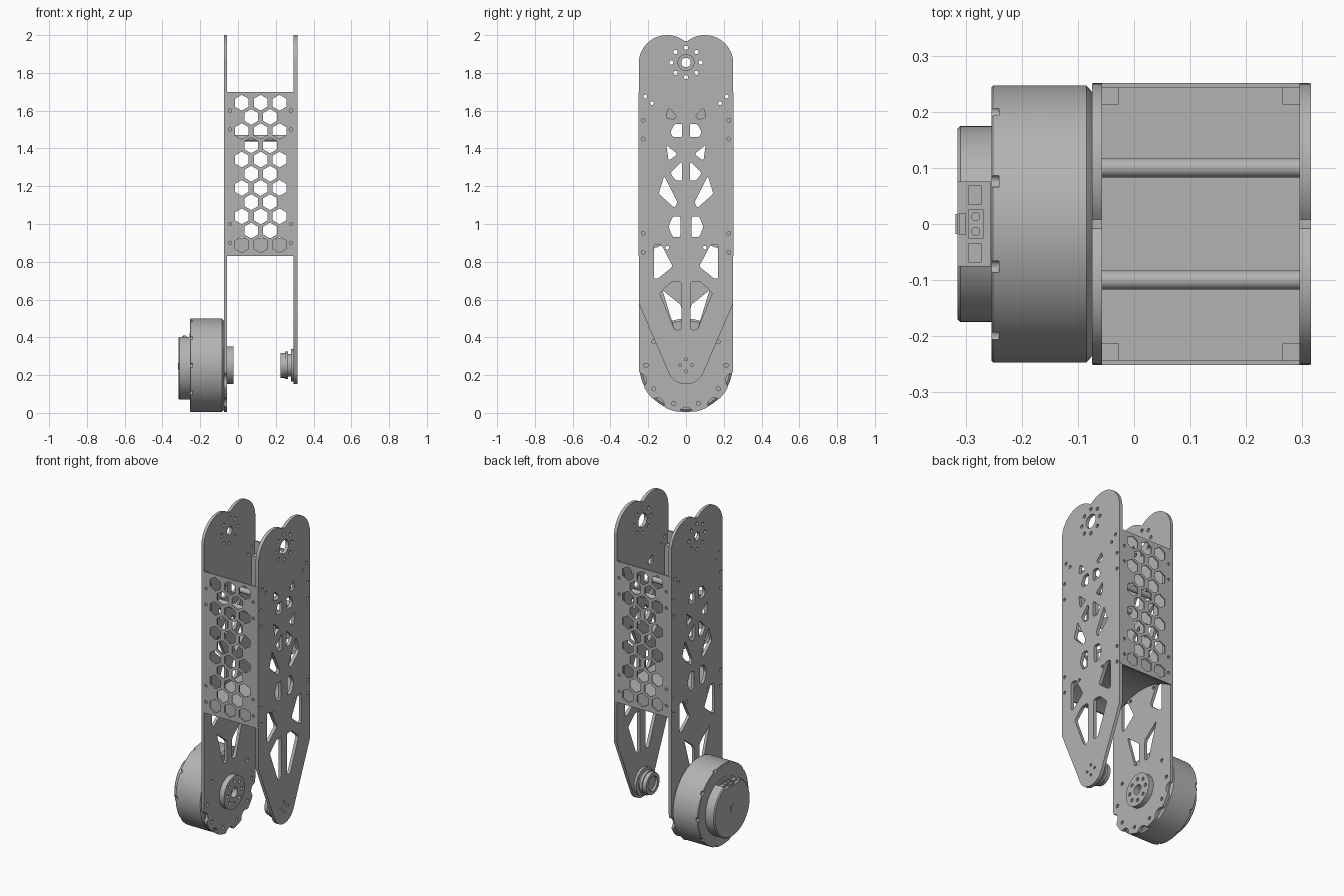
import bpy, bmesh
from math import sin, cos, pi, radians, sqrt
from mathutils import Matrix, Vector

if "Cube" in bpy.data.objects:
    bpy.data.objects.remove(bpy.data.objects["Cube"])

grey = bpy.data.materials.new("machined grey")
grey.use_nodes = True
grey.diffuse_color = (0.45, 0.45, 0.45, 1)
grey.node_tree.nodes["Principled BSDF"].inputs["Base Color"].default_value = grey.diffuse_color

AXIS_Z, TOP_Z = 0.252, 1.855          # lower and upper joint heights
IN_R, IN_L = -0.057, 0.295            # inner faces of the side plates
SIDE = Matrix(((0, 0, 1), (1, 0, 0), (0, 1, 0)))    # drawing plane to y-z
FRONT = Matrix(((1, 0, 0), (0, 0, -1), (0, 1, 0)))  # drawing plane to x-z


def finish(name, mesh):
    mesh.materials.clear()
    mesh.materials.append(grey)
    mesh.shade_smooth()
    mesh.set_sharp_from_angle(angle=radians(30))
    obj = bpy.data.objects.new(name, mesh)
    bpy.context.collection.objects.link(obj)
    return obj


def circle(u, v, r, n=16, turn=0):
    return [(u + r * cos(turn + 2 * pi * i / n), v + r * sin(turn + 2 * pi * i / n)) for i in range(n)]


def ring(v, radius, r, count, turn=0):
    return [circle(radius * cos(turn + 2 * pi * i / count), v + radius * sin(turn + 2 * pi * i / count), r, 12)
            for i in range(count)]


def rounded(points, r=0.012):
    """Round the corners of a polygon with short quadratic arcs."""
    out = []
    for i, p in enumerate(points):
        p, a, b = Vector(p), Vector(points[i - 1]), Vector(points[(i + 1) % len(points)])
        s, e = p + (a - p).normalized() * r, p + (b - p).normalized() * r
        out += [tuple(s * (1 - t) ** 2 + p * 2 * t * (1 - t) + e * t * t) for t in (0, 0.33, 0.67, 1)]
    return out


def mirrored(shapes):
    return shapes + [[(-u, v) for u, v in s] for s in shapes]


def sheet(name, loops, plane, start, end):
    """Flat sheet from an outline plus holes, between two offsets on its normal."""
    curve = bpy.data.curves.new(name, "CURVE")
    curve.dimensions, curve.fill_mode = "2D", "BOTH"
    curve.extrude = (end - start) / 2
    for loop in loops:
        spline = curve.splines.new("POLY")
        spline.points.add(len(loop) - 1)
        for point, (u, v) in zip(spline.points, loop):
            point.co = (u, v, 0, 1)
        spline.use_cyclic_u = True
    temp = bpy.data.objects.new(name, curve)
    bpy.context.collection.objects.link(temp)
    mesh = bpy.data.meshes.new_from_object(temp.evaluated_get(bpy.context.evaluated_depsgraph_get()))
    bpy.data.objects.remove(temp)
    mesh.transform(Matrix.Translation(plane @ Vector((0, 0, (start + end) / 2))) @ plane.to_4x4())
    return finish(name, mesh)


def lathe(name, profile, y=0, z=AXIS_Z, n=96):
    """Turn (x, radius) steps around an axis along x; zero radius closes the end."""
    bm = bmesh.new()
    verts = [bm.verts.new((x, 0, r)) for x, r in profile]
    edges = [bm.edges.new(pair) for pair in zip(verts, verts[1:])]
    bmesh.ops.spin(bm, geom=verts + edges, axis=(1, 0, 0), cent=(0, 0, 0), angle=2 * pi, steps=n)
    bmesh.ops.remove_doubles(bm, verts=bm.verts, dist=1e-5)
    bmesh.ops.recalc_face_normals(bm, faces=bm.faces)
    bmesh.ops.translate(bm, verts=bm.verts, vec=(0, y, z))
    mesh = bpy.data.meshes.new(name)
    bm.to_mesh(mesh)
    bm.free()
    return finish(name, mesh)


def box(name, low, high):
    bm = bmesh.new()
    bmesh.ops.create_cube(bm, size=1)
    for v in bm.verts:
        v.co = [a if c < 0 else b for c, a, b in zip(v.co, low, high)]
    mesh = bpy.data.meshes.new(name)
    bm.to_mesh(mesh)
    bm.free()
    return finish(name, mesh)


def cut(obj, cutters):
    for cutter in cutters:
        cutter.hide_render = True
        mod = obj.modifiers.new("cut", "BOOLEAN")
        mod.operation, mod.object, mod.solver = "DIFFERENCE", cutter, "EXACT"
    name = obj.name
    mesh = bpy.data.meshes.new_from_object(obj.evaluated_get(bpy.context.evaluated_depsgraph_get()))
    for o in [obj] + cutters:
        bpy.data.objects.remove(o)
    return finish(name, mesh)


# Side plate outlines: twin-lobed top, tapered or scalloped round foot
lobe = [(0.1 + 0.15 * cos(radians(a)), 1.85 + 0.15 * sin(radians(a))) for a in range(0, 132, 4)]
top = lobe + [(-u, v) for u, v in reversed(lobe)]
taper = [(-0.25, 0.58)] + [(0.1 * cos(radians(a)), AXIS_Z + 0.1 * sin(radians(a)))
                           for a in range(203, 338, 5)] + [(0.25, 0.58)]


def scallop(a):
    d = radians((a - 270 + 18) % 36 - 18)
    across = 0.26 * sin(d)
    r = 0.25 if abs(across) > 0.038 else min(0.25, 0.26 * cos(d) - sqrt(0.038 ** 2 - across ** 2))
    return r * cos(radians(a)), AXIS_Z + r * sin(radians(a))


foot = [(-0.25, 0.27)] + [scallop(a) for a in range(182, 360, 2)] + [(0.25, 0.27)]

# Truss cut-outs and screw holes, one half then mirrored
truss = [rounded(s) for s in (
    [(-0.06, 1.53), (-0.02, 1.53), (-0.02, 1.46), (-0.07, 1.46), (-0.083, 1.485)],
    [(-0.105, 1.42), (-0.045, 1.37), (-0.092, 1.335)],
    [(-0.03, 1.325), (-0.02, 1.325), (-0.02, 1.23), (-0.055, 1.23), (-0.083, 1.27)],
    [(-0.115, 1.255), (-0.045, 1.115), (-0.06, 1.085), (-0.145, 1.16)],
    [(-0.07, 1.04), (-0.03, 1.04), (-0.03, 0.93), (-0.07, 0.93), (-0.093, 0.985)],
    [(-0.17, 0.89), (-0.13, 0.89), (-0.07, 0.775), (-0.15, 0.71), (-0.17, 0.71)])]
tall = rounded([(-0.075, 0.695), (-0.025, 0.695), (-0.025, 0.44), (-0.06, 0.44), (-0.14, 0.635)])
short = rounded([(-0.125, 0.65), (-0.025, 0.57), (-0.025, 0.44), (-0.06, 0.44)])
small = rounded([(-0.095, 1.615), (-0.05, 1.575), (-0.06, 1.555), (-0.105, 1.56)])
screws = [circle(u, v, 0.01, 12) for u, v in (
    (-0.215, 1.675), (-0.18, 1.64), (-0.227, 1.55), (-0.227, 1.45),
    (-0.227, 0.95), (-0.1, 0.875), (-0.227, 0.85))]
bolts = ring(TOP_Z, 0.078, 0.011, 8, pi / 8 * 0)

sheet("left_side_plate", [top + taper, circle(0, TOP_Z, 0.042, 32)] + bolts
      + mirrored(truss + screws + [tall, small]) + ring(AXIS_Z, 0.032, 0.008, 4), SIDE, IN_L, 0.315)
rim_bolts = [h for i, h in enumerate(ring(AXIS_Z, 0.212, 0.011, 10)) if i not in (2, 3)]
sheet("right_side_plate", [top + foot, circle(0, TOP_Z, 0.025, 32)] + bolts
      + mirrored(truss + screws + [short]) + rim_bolts, SIDE, -0.075, IN_R)

# Front and back honeycomb panels
cells = []
for row in range(11):
    for x in ((0.02, 0.12, 0.22) if row % 2 == 0 else (0.07, 0.17)):
        cells.append(circle(x, 0.89 + 0.0752 * row, 0.042, 6, pi / 6))
panel_screws = [circle(x, z, 0.009, 12) for x in (-0.042, 0.28) for z in (0.9, 1.0, 1.5, 1.6)]
panel = rounded([(-0.073, 0.83), (0.313, 0.83), (0.313, 1.7), (-0.073, 1.7)], 0.01)
for name, near in (("front_panel", 0.243), ("back_panel", -0.251)):
    sheet(name, [panel] + cells + panel_screws, FRONT, near, near + 0.008)

# Arched floor between the plates
arch = [(0.243 * cos(pi * i / 32), 0.832 + 0.075 * sin(pi * i / 32) ** 2) for i in range(33)]
sheet("arched_floor", [[(-0.243, 0.925), (0.243, 0.925)] + arch], SIDE, IN_R, IN_L)

# Cross rods and corner mounting blocks
for side, s in (("front", -1), ("back", 1)):
    lathe(side + "_cross_rod", [(IN_R, 0), (IN_R, 0.017), (IN_L, 0.017), (IN_L, 0)], s * 0.1, 1.455, 32)
    y = sorted((s * 0.213, s * 0.243))
    for level, z in (("lower", 0.925), ("upper", 1.43)):
        box(f"{side}_{level}_right_block", (IN_R, y[0], z), (IN_R + 0.03, y[1], z + 0.19))
        box(f"{side}_{level}_left_block", (IN_L - 0.03, y[0], z), (IN_L, y[1], z + 0.19))

# Motor drum with rim notches
drum = lathe("motor_drum", [(-0.254, 0), (-0.254, 0.244), (-0.251, 0.247), (-0.085, 0.247),
                            (-0.08, 0.242), (-0.075, 0.235), (-0.075, 0)])
cut(drum, [lathe("notch_cutter", [(-0.27, 0), (-0.27, 0.011), (-0.241, 0.011), (-0.241, 0)],
                 0.247 * cos(pi / 5 * i), AXIS_Z + 0.247 * sin(pi / 5 * i), 16) for i in range(10)])

# Motor rear cap with a connector recess on top
cap = lathe("motor_cap", [(-0.315, 0), (-0.315, 0.169), (-0.309, 0.175), (-0.25, 0.175), (-0.25, 0)], z=0.245)
cut(cap, [box("recess_cutter", (-0.33, -0.075, 0.385), (-0.256, 0.075, 0.5))])
box("power_connector", (-0.296, -0.026, 0.38), (-0.268, 0.026, 0.405))
for s in (-1, 1):
    lathe_pin = sheet("power_pin", [circle(-0.282, s * 0.013, 0.008)], Matrix.Identity(3), 0.4, 0.409)
    box("signal_socket", (-0.296, s * 0.052 - 0.017, 0.38), (-0.272, s * 0.052 + 0.017, 0.398))
box("data_connector", (-0.312, -0.02, 0.38), (-0.3, 0.02, 0.397))
box("cap_port", (-0.318, -0.018, 0.23), (-0.314, 0.018, 0.265))

# Output hub and the opposite stepped bearing
sheet("output_hub", [circle(0, AXIS_Z, 0.1, 64), circle(0, AXIS_Z, 0.03, 32)]
      + ring(AXIS_Z, 0.068, 0.011, 8), SIDE, IN_R, -0.025)
lathe("bearing_hub", [(0.24, 0), (0.24, 0.045), (0.226, 0.045), (0.226, 0.066), (0.25, 0.066), (0.25, 0.073),
                      (0.266, 0.073), (0.266, 0.06), (0.28, 0.06), (0.28, 0.085), (0.296, 0.085), (0.296, 0)])
